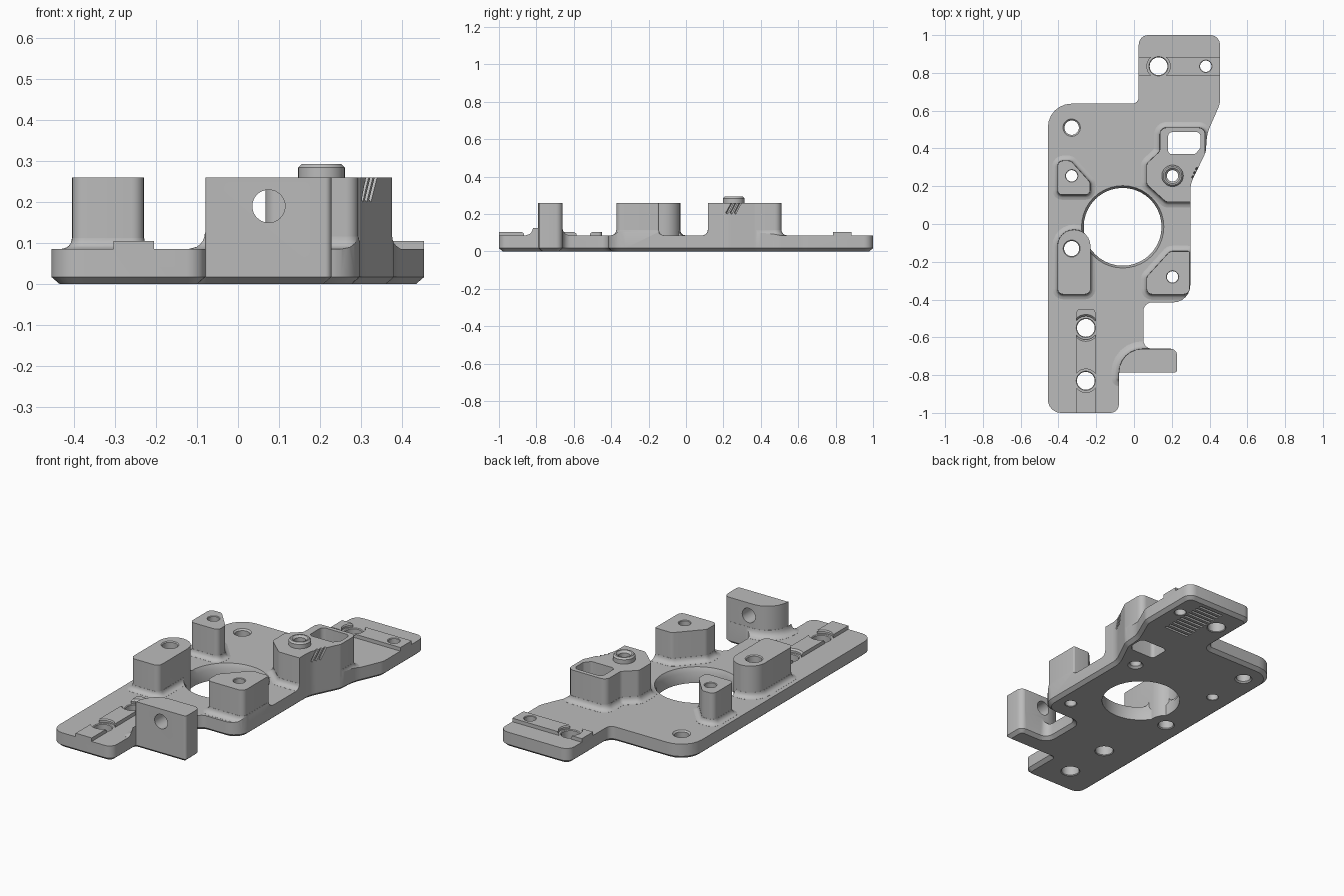
import bpy, bmesh, math
from mathutils import Vector, Matrix

if "Cube" in bpy.data.objects:
    bpy.data.objects.remove(bpy.data.objects["Cube"])

TOP, BOSS = 0.085, 0.26   # plate top and boss top heights
helpers = []


def outline(corners, d=0.0, n=6):
    """Counter-clockwise polygon with rounded corners (x, y, r), offset outward by d."""
    pts = []
    for i, (x, y, r) in enumerate(corners):
        p = Vector((x, y))
        a = Vector(corners[i - 1][:2])
        b = Vector(corners[(i + 1) % len(corners)][:2])
        e1, e2 = (p - a).normalized(), (b - p).normalized()
        n1, n2 = Vector((e1.y, -e1.x)), Vector((e2.y, -e2.x))
        q = p + (n1 + n2) * (d / (1 + n1.dot(n2)))
        s = 1 if e1.cross(e2) > 0 else -1
        r = max(r + s * d, 0.003)
        ang = math.acos(max(-1, min(1, e1.dot(e2))))
        c = q - e1 * (r * math.tan(ang / 2)) - n1 * (s * r)
        for k in range(n + 1):
            pts.append(c + Matrix.Rotation(s * ang * k / n, 2) @ n1 * (s * r))
    return pts


def circle(x, y, r, n=40):
    return [Vector((x + r * math.cos(math.tau * k / n), y + r * math.sin(math.tau * k / n)))
            for k in range(n)]


def rect(x0, x1, y0, y1, r=0.003):
    return [(x0, y0, r), (x1, y0, r), (x1, y1, r), (x0, y1, r)]


def loft(name, rings):
    """Closed solid through rings given as (points, z)."""
    bm = bmesh.new()
    loops = [[bm.verts.new((p.x, p.y, z)) for p in pts] for pts, z in rings]
    for lo, hi in zip(loops, loops[1:]):
        for i in range(len(lo)):
            bm.faces.new((lo[i - 1], lo[i], hi[i], hi[i - 1]))
    bm.faces.new(loops[0][::-1])
    bm.faces.new(loops[-1])
    me = bpy.data.meshes.new(name)
    bm.to_mesh(me)
    bm.free()
    ob = bpy.data.objects.new(name, me)
    bpy.context.collection.objects.link(ob)
    ob.hide_render = True
    helpers.append(ob)
    return ob


def prism(name, corners, z0, z1):
    pts = outline(corners)
    return loft(name, [(pts, z0), (pts, z1)])


def lathe(name, x, y, profile):
    return loft(name, [(circle(x, y, r), z) for r, z in profile])


def skirt(name, corners, f):
    """Concave fillet around the foot of a boss."""
    rings = [(outline(corners, f), 0.02)]
    for k in range(6):
        a = math.radians(15 + 15 * k) if k else 0
        rings.append((outline(corners, f - (f - 0.0008) * math.sin(a)),
                      TOP + 0.0005 + f * (1 - math.cos(a))))
    return loft(name, rings)


def drill(x, y, r, top, ch=0.006):
    """Through hole with a small chamfer at both ends."""
    return lathe("drill", x, y, [(r + ch + 0.02, -0.02), (r, ch),
                                 (r, top - ch), (r + ch + 0.02, top + 0.02)])


def combine(base, tools, op):
    for t in tools:
        m = base.modifiers.new(t.name, 'BOOLEAN')
        m.operation, m.object, m.solver = op, t, 'EXACT'


# Plate silhouette with the chamfered lower edge
plate = [(-0.456, -1, 0.07), (-0.08, -1, 0.045), (-0.08, -0.787, 0.004), (0.228, -0.787, 0.015),
         (0.228, -0.66, 0.035), (0.05, -0.66, 0.045), (0.05, -0.415, 0.045), (0.298, -0.415, 0.09),
         (0.298, 0.21, 0.15), (0.38, 0.38, 0.1), (0.387, 0.48, 0.2), (0.455, 0.635, 0.1),
         (0.455, 1, 0.05), (0.025, 1, 0.05), (0.025, 0.637, 0.035), (-0.456, 0.637, 0.125)]
blank = loft("blank", [(outline(plate, -0.02), 0), (outline(plate), 0.017), (outline(plate), 0.5)])

# Bosses and upright wall; edges past the silhouette are trimmed flush
bosses = {
    "rear_right_boss": ([(-0.405, 0.155, 0.025), (-0.232, 0.155, 0.025), (-0.232, 0.22, 0.025),
                         (-0.335, 0.335, 0.03), (-0.405, 0.335, 0.03)], 0.027),
    "front_right_boss": ([(-0.405, -0.372, 0.03), (-0.23, -0.372, 0.03),
                          (-0.23, -0.03, 0.087), (-0.405, -0.03, 0.087)], 0.027),
    "front_left_boss": ([(0.067, -0.372, 0.03), (0.294, -0.372, 0.03), (0.294, -0.145, 0.008),
                         (0.19, -0.145, 0.03), (0.067, -0.28, 0.03)], 0.03),
    "rear_left_boss": ([(0.067, 0.21, 0.03), (0.17, 0.117, 0.03), (0.305, 0.117, 0.02),
                        (0.376, 0.3, 0.02), (0.376, 0.51, 0.035), (0.137, 0.51, 0.035),
                        (0.137, 0.385, 0.03), (0.067, 0.32, 0.03)], 0.03),
    "upright_wall": ([(-0.08, -0.82, 0.005), (0.26, -0.82, 0.005),
                      (0.26, -0.661, 0.005), (-0.08, -0.661, 0.125)], 0.04),
}
cores = [prism(n, c, -0.01, BOSS) for n, (c, f) in bosses.items()]
skirts = [skirt(n + "_foot", c, f) for n, (c, f) in bosses.items()]

# Raised pads, interrupted around the mounting holes
front_pad = prism("front_pad", rect(-0.304, -0.205, -1.1, -0.45, 0.018), 0.04, 0.105)
rear_pad = prism("rear_pad", rect(-0.1, 0.6, 0.785, 0.885), 0.04, 0.105)
big_holes = [(-0.255, -0.55), (-0.255, -0.83), (0.13, 0.835)]
gaps = [lathe("gap", x, y, [(0.062, 0), (0.062, 0.2)]) for x, y in big_holes]
combine(front_pad, gaps[:2], 'DIFFERENCE')
combine(rear_pad, gaps[2:], 'DIFFERENCE')

# Collar on the rear left boss
collar = lathe("collar", 0.204, 0.255, [(0.057, 0.2), (0.057, 0.284), (0.049, 0.293)])

# Central bore with tapered mouth
bore = lathe("bore", -0.06, -0.015, [(0.206, -0.05), (0.206, 0.06), (0.218, TOP), (0.218, 0.2)])

# Holes, pocket, cable slots and underside grooves
cuts = [drill(x, y, 0.047, TOP, 0.004) for x, y in big_holes]
cuts += [drill(0.38, 0.835, 0.03, 0.105, 0.003), drill(-0.33, 0.51, 0.038, TOP, 0.008),
         drill(-0.33, 0.255, 0.03, BOSS, 0.003), drill(-0.33, -0.13, 0.04, BOSS, 0.005),
         drill(0.204, -0.28, 0.03, BOSS, 0.003), drill(0.204, 0.255, 0.03, 0.293, 0.011)]
cuts.append(prism("pocket", [(0.18, 0.37, 0.02), (0.325, 0.37, 0.02), (0.353, 0.405, 0.02),
                             (0.353, 0.487, 0.025), (0.18, 0.487, 0.025)], -0.1, 0.4))
wall_hole = lathe("wall_hole", 0, 0, [(0.04, -0.12), (0.04, 0.12)])
wall_hole.location = (0.075, -0.73, 0.19)
wall_hole.rotation_euler = (math.pi / 2, 0, 0)
cuts.append(wall_hole)
for k in range(3):
    slot = prism("slot", rect(-0.012, 0.012, -0.006, 0.006), -0.034, 0.05)
    along = Vector((0.08, 0.17, 0)).normalized()
    slot.location = Vector((0.311, 0.232, 0.232)) + along * (0.024 * k)
    slot.rotation_euler = Matrix.Rotation(math.atan2(along.y, along.x) - math.pi / 2, 3, 'Z').to_euler()
    slot.rotation_euler.x = math.radians(-30)
    cuts.append(slot)
for k in range(10):
    y = 0.67 + 0.031 * k
    cuts.append(prism("groove", rect(0.19, 0.342, y - 0.007, y + 0.007), -0.02, 0.01))

# Assemble the one-piece casting
body = prism("mounting_plate", rect(-0.6, 0.6, -1.2, 1.2), -0.02, TOP)
combine(body, skirts, 'UNION')
combine(body, [bore], 'DIFFERENCE')
combine(body, cores + [front_pad, rear_pad, collar], 'UNION')
combine(body, [blank], 'INTERSECT')
combine(body, cuts, 'DIFFERENCE')
bpy.context.view_layer.update()
mesh = bpy.data.meshes.new_from_object(body.evaluated_get(bpy.context.evaluated_depsgraph_get()))
body.modifiers.clear()
body.data = mesh
body.hide_render = False
for ob in helpers:
    if ob is not body:
        bpy.data.objects.remove(ob)

# Grey metal
grey = bpy.data.materials.new("grey_metal")
grey.use_nodes = True
colour = (0.5, 0.5, 0.5, 1)
grey.diffuse_color = colour
grey.node_tree.nodes["Principled BSDF"].inputs["Base Color"].default_value = colour
mesh.materials.clear()
mesh.materials.append(grey)

bpy.ops.object.select_all(action='DESELECT')
body.select_set(True)
bpy.context.view_layer.objects.active = body
bpy.ops.object.shade_smooth_by_angle(angle=math.radians(30))
